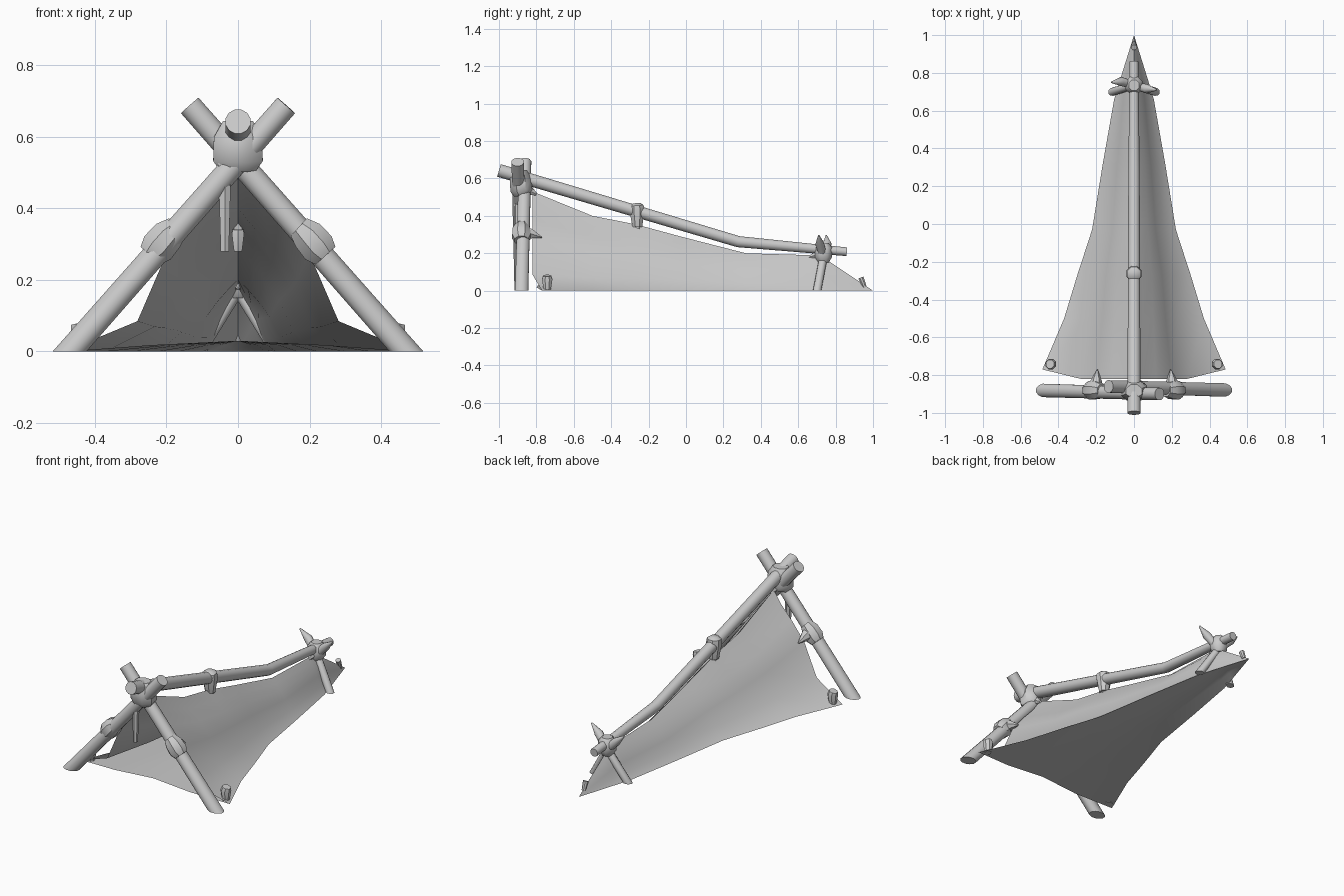
import bpy, bmesh, math
from mathutils import Vector

cube = bpy.data.objects.get("Cube")
if cube:
    bpy.data.objects.remove(cube, do_unlink=True)

GREY = (0.6, 0.6, 0.6, 1)
grey = bpy.data.materials.new("plain grey")
grey.use_nodes = True
grey.diffuse_color = GREY
grey.node_tree.nodes["Principled BSDF"].inputs["Base Color"].default_value = GREY


def finish(name, bm, angle=40):
    bmesh.ops.recalc_face_normals(bm, faces=bm.faces)
    mesh = bpy.data.meshes.new(name)
    bm.to_mesh(mesh)
    bm.free()
    mesh.materials.append(grey)
    ob = bpy.data.objects.new(name, mesh)
    bpy.context.collection.objects.link(ob)
    bpy.ops.object.select_all(action='DESELECT')
    ob.select_set(True)
    bpy.context.view_layer.objects.active = ob
    bpy.ops.object.shade_smooth_by_angle(angle=math.radians(angle))
    return ob


def tube(name, points, radii, sides=12, squash=1.0, ground=False):
    """Capped tube through points; ground trims it flat at the floor."""
    bm = bmesh.new()
    pts = [Vector(p) for p in points]
    rings = []
    for i, p in enumerate(pts):
        t = (pts[min(i + 1, len(pts) - 1)] - pts[max(i - 1, 0)]).normalized()
        u = t.cross(Vector((0, 1, 0)) if abs(t.y) < 0.8 else Vector((1, 0, 0))).normalized()
        v = t.cross(u)
        ring = []
        for k in range(sides):
            a = math.tau * (k + 0.5) / sides
            ring.append(bm.verts.new(p + radii[i] * (u * math.cos(a) + v * squash * math.sin(a))))
        rings.append(ring)
    for a, b in zip(rings, rings[1:]):
        for k in range(sides):
            n = (k + 1) % sides
            bm.faces.new((a[k], a[n], b[n], b[k]))
    bm.faces.new(rings[0])
    bm.faces.new(rings[-1])
    if ground:
        geom = bm.verts[:] + bm.edges[:] + bm.faces[:]
        cut = bmesh.ops.bisect_plane(bm, geom=geom, plane_co=(0, 0, 0),
                                     plane_no=(0, 0, 1), clear_inner=True)
        edges = [e for e in cut["geom_cut"] if isinstance(e, bmesh.types.BMEdge)]
        bmesh.ops.holes_fill(bm, edges=edges, sides=0)
    return finish(name, bm)


# Cloth: y, half width, ridge height, steepness of the skirt flare
STATIONS = [(-0.82, 0.485, 0.53, 1.0), (-0.5, 0.37, 0.40, 0.8), (-0.27, 0.30, 0.355, 0.6),
            (-0.03, 0.222, 0.29, 0.5), (0.32, 0.165, 0.20, 0.4), (0.66, 0.105, 0.19, 0.4),
            (0.76, 0.075, 0.16, 0.3)]
FLARED = [(0, 1), (0.10, 0.86), (0.24, 0.72), (0.41, 0.52), (0.58, 0.16), (1, 0)]
STEEP = [(0, 1), (0.22, 0.86), (0.42, 0.68), (0.62, 0.46), (0.82, 0.22), (1, 0)]


def section(y, half, top, flare):
    row = []
    for (fw, fh), (sw, sh) in zip(FLARED, STEEP):
        w, h = sw + (fw - sw) * flare, sh + (fh - sh) * flare
        back = 0.05 if y < -0.8 and w == 1 else 0
        row.append((w * half, y + back, h * top))
    return row


bm = bmesh.new()
tip = bm.verts.new((0, 1.0, 0))
rows = []
for st in STATIONS:
    side = section(*st)
    left = [bm.verts.new((-x, y, z)) for x, y, z in side[:0:-1]]
    rows.append(left + [bm.verts.new(p) for p in side])
for a, b in zip(rows, rows[1:]):
    for k in range(len(a) - 1):
        bm.faces.new((a[k], a[k + 1], b[k + 1], b[k]))
for k in range(len(rows[-1]) - 1):
    bm.faces.new((rows[-1][k], rows[-1][k + 1], tip))
finish("tent_cloth", bm, 60)

# Ground sheet, slightly raised along the middle
bm = bmesh.new()
tip = bm.verts.new((0, 1.0, 0))
rows = []
for i, (y, half, top, flare) in enumerate(STATIONS):
    edge_y = y + 0.05 if i == 0 else y
    rows.append([bm.verts.new(p) for p in (
        (-half, edge_y, 0), (-half / 2, y + 0.02, 0.018), (0, y + 0.03, 0.03),
        (half / 2, y + 0.02, 0.018), (half, edge_y, 0))])
for a, b in zip(rows, rows[1:]):
    for k in range(4):
        bm.faces.new((a[k], a[k + 1], b[k + 1], b[k]))
for k in range(4):
    bm.faces.new((rows[-1][k], rows[-1][k + 1], tip))
finish("ground_sheet", bm, 60)

# Ridge pole with its bend
tube("ridge_pole", [(0, -1.0, 0.643), (0, 0.28, 0.262), (0, 0.86, 0.208)],
     [0.036, 0.031, 0.024])

for side, label in ((1, "left"), (-1, "right")):
    # Crossed front legs
    shift = 0.02 * side
    tube(f"front_leg_{label}",
         [(side * 0.515, -0.88, -0.05), (-side * 0.135, -0.88 + shift, 0.688)],
         [0.037, 0.034], ground=True)
    # Knot on the leg, with a loose end pointing back
    tube(f"leg_knot_{label}",
         [(side * 0.245, -0.88, 0.268), (side * 0.225, -0.88, 0.29),
          (side * 0.195, -0.88, 0.325), (side * 0.17, -0.88, 0.348)],
         [0.04, 0.053, 0.05, 0.036], 8)
    tube(f"leg_knot_end_{label}",
         [(side * 0.2, -0.88, 0.315), (side * 0.2, -0.83, 0.305), (side * 0.195, -0.77, 0.285)],
         [0.038, 0.03, 0.003], 6)
    # Crossed rear legs with pointed tops
    tube(f"rear_leg_{label}",
         [(side * 0.13, 0.695, -0.03), (0, 0.735, 0.18), (-side * 0.07, 0.735 + shift, 0.25),
          (-side * 0.12, 0.73 + shift, 0.295)],
         [0.022, 0.022, 0.024, 0.004], 10, ground=True)
    # Front corner pegs
    tube(f"front_peg_{label}",
         [(side * 0.44, -0.742, 0.0), (side * 0.44, -0.742, 0.06), (side * 0.445, -0.742, 0.08)],
         [0.02, 0.03, 0.024], 8)

# Rear peg
tube("rear_peg", [(0, 0.955, 0.02), (0, 0.935, 0.07)], [0.012, 0.016], 8)

# Lashing where the front legs cross the ridge
tube("front_lashing",
     [(0, -0.875, 0.51), (0, -0.88, 0.535), (0, -0.885, 0.60), (0, -0.885, 0.645)],
     [0.055, 0.075, 0.073, 0.045], 8, 0.85)
tube("front_lashing_point", [(0, -0.88, 0.56), (0.01, -0.80, 0.515)], [0.05, 0.008], 6)
tube("hanging_cord", [(-0.037, -0.90, 0.55), (-0.037, -0.905, 0.28)], [0.022, 0.013], 6)

# Lashing on the ridge, its tail poking through the cloth
tube("ridge_lashing",
     [(0, -0.26, 0.34), (0, -0.262, 0.43), (0, -0.264, 0.455), (0, -0.265, 0.468)],
     [0.028, 0.044, 0.04, 0.022], 8)
tube("ridge_lashing_tail", [(0, -0.26, 0.36), (0, -0.26, 0.33), (0, -0.26, 0.28)],
     [0.01, 0.02, 0.013], 6)

# Lashing where the rear legs cross the ridge
tube("rear_lashing",
     [(0, 0.735, 0.15), (0, 0.735, 0.18), (0, 0.735, 0.23), (0, 0.735, 0.255)],
     [0.03, 0.05, 0.05, 0.03], 8)
tube("rear_lashing_point", [(0, 0.73, 0.2), (0, 0.64, 0.175)], [0.03, 0.003], 6)
